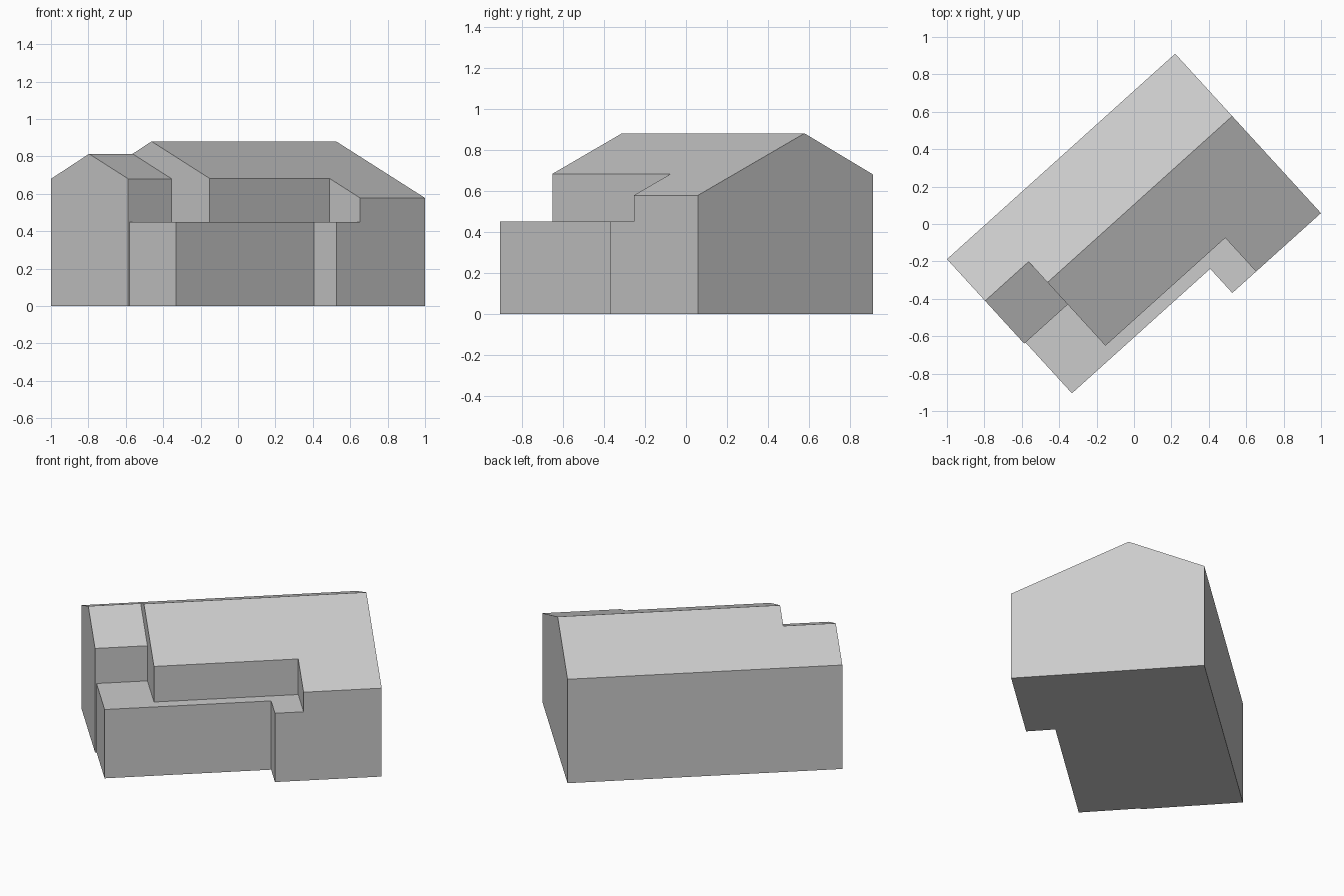
import bpy
import bmesh
from mathutils import Matrix

cube = bpy.data.objects.get("Cube")
if cube:
    bpy.data.objects.remove(cube, do_unlink=True)

# Plan axes: s runs along the length, t runs from back wall to front wall
LENGTH, DEPTH = 1.642, 1.155
STEP = 0.313            # where the low wing meets the hall
EAVE, RIDGE, FLAT = 0.68, 0.88, 0.45
RIDGE_T, RECESS_T, PORCH_T = 0.452, 0.911, 0.98


def prism(name, profile, s0, s1):
    """Extrude a (t, z) profile from s0 to s1."""
    bm = bmesh.new()
    face = bm.faces.new([bm.verts.new((s0, t, z)) for t, z in profile])
    ext = bmesh.ops.extrude_face_region(bm, geom=[face])
    verts = [g for g in ext["geom"] if isinstance(g, bmesh.types.BMVert)]
    bmesh.ops.translate(bm, verts=verts, vec=(s1 - s0, 0, 0))
    bmesh.ops.recalc_face_normals(bm, faces=bm.faces)
    mesh = bpy.data.meshes.new(name)
    bm.to_mesh(mesh)
    bm.free()
    ob = bpy.data.objects.new(name, mesh)
    bpy.context.collection.objects.link(ob)
    return ob


def box(name, s0, s1, t0, t1, z0, z1):
    return prism(name, [(t0, z0), (t0, z1), (t1, z1), (t1, z0)], s0, s1)


# Gabled hall
house = prism("house_shell", [(0, 0), (0, EAVE), (RIDGE_T, RIDGE),
                              (DEPTH, 0.578), (DEPTH, 0)], STEP, LENGTH)

# Lower wing, sharing the back roof slope
wing_t = 0.302
wing_z = EAVE + wing_t * (RIDGE - EAVE) / RIDGE_T
wing = prism("low_wing", [(0, 0), (0, EAVE), (wing_t, wing_z),
                          (0.612, EAVE), (0.612, 0)], 0, STEP + 0.1)
# Keep the wing inside the hall only where it overlaps
parts = [
    ("DIFFERENCE", box("roof_recess", 0, 1.175, RECESS_T, 2, FLAT, 2)),
    ("DIFFERENCE", box("wall_recess", 0, 1.004, PORCH_T, 2, -1, 1)),
    ("UNION", wing),
    ("UNION", box("flat_porch", 0.009, STEP + 0.2, 0.4, PORCH_T, 0, FLAT)),
]
for operation, part in parts:
    part.hide_render = True
    mod = house.modifiers.new(part.name, "BOOLEAN")
    mod.operation, mod.object, mod.solver = operation, part, "EXACT"

# Bake the booleans and drop the helpers
bpy.context.view_layer.update()
graph = bpy.context.evaluated_depsgraph_get()
baked = bpy.data.meshes.new_from_object(house.evaluated_get(graph))
house.modifiers.clear()
house.data = baked
for _, part in parts:
    bpy.data.objects.remove(part, do_unlink=True)

# Turn the plan into place and tidy the flat faces
bm = bmesh.new()
bm.from_mesh(baked)
bmesh.ops.remove_doubles(bm, verts=bm.verts, dist=0.0005)
bmesh.ops.dissolve_limit(bm, angle_limit=0.01, verts=bm.verts, edges=bm.edges)
place = Matrix(((0.743, 0.675, 0, -1.0),
                (0.669, -0.738, 0, -0.188),
                (0, 0, 1, 0),
                (0, 0, 0, 1)))
bmesh.ops.transform(bm, matrix=place, verts=bm.verts)
bmesh.ops.recalc_face_normals(bm, faces=bm.faces)
bm.to_mesh(baked)
bm.free()

# Single grey finish
grey = bpy.data.materials.new("plain_grey")
grey.use_nodes = True
colour = (0.6, 0.6, 0.6, 1)
grey.diffuse_color = colour
grey.node_tree.nodes["Principled BSDF"].inputs["Base Color"].default_value = colour
baked.materials.clear()
baked.materials.append(grey)
